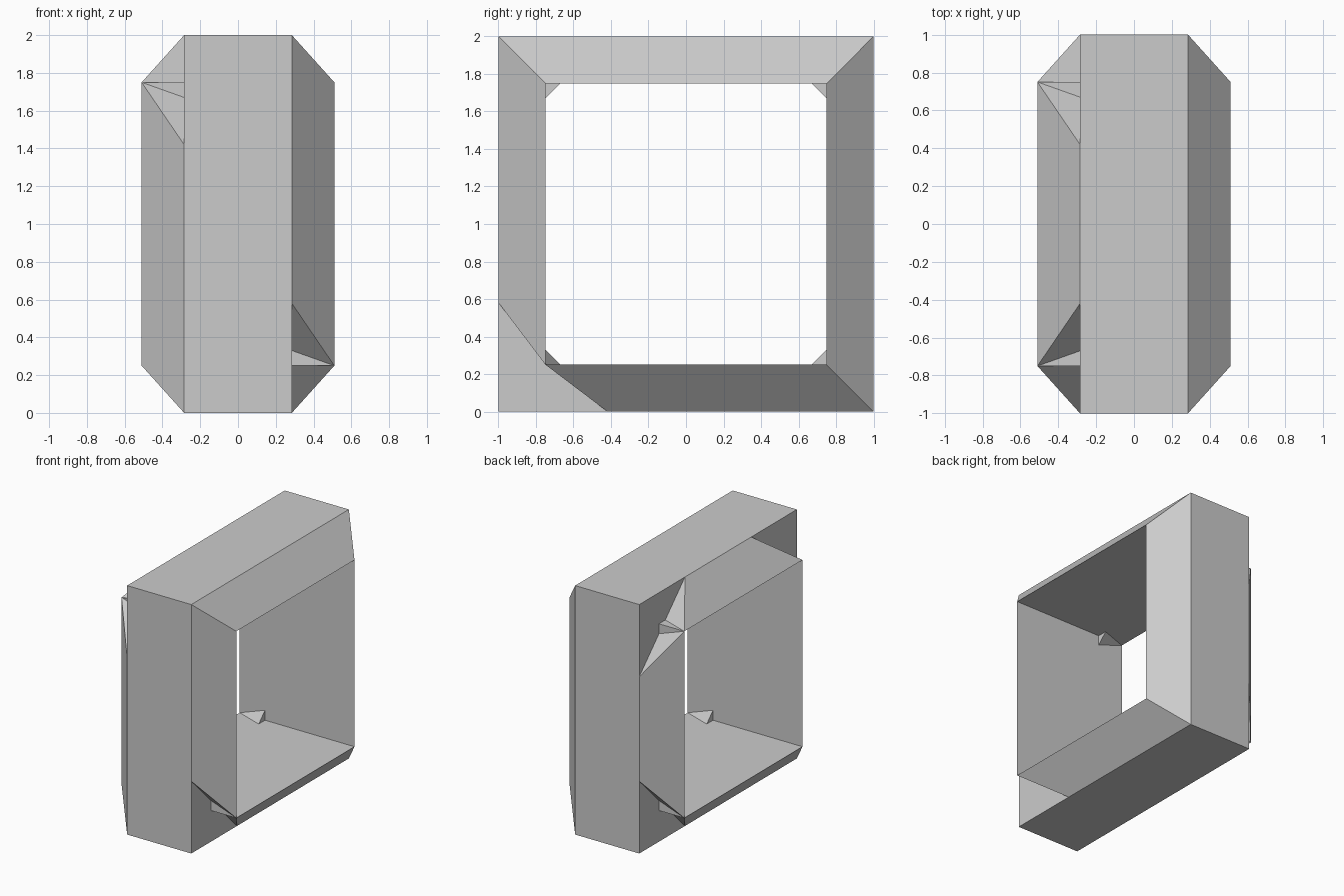
import bpy, bmesh
from mathutils import Vector, Matrix
from math import pi

if "Cube" in bpy.data.objects:
    bpy.data.objects.remove(bpy.data.objects["Cube"])

RIM, LIP = 0.285, 0.51       # half widths at the outer and inner edge
OUT, INN, CUT = 1.0, 0.75, 0.42  # outer, inner radius and bevel cut length

bm = bmesh.new()


def face(points, facing):
    """Add a flat face wound so that it looks along 'facing'."""
    f = bm.faces.new([bm.verts.new(p) for p in points])
    f.normal_update()
    if f.normal.dot(Vector(facing)) < 0:
        f.normal_flip()


# Four bars: outer wall, inner wall and two bevels each
for k in range(4):
    rot = Matrix.Rotation(k * pi / 2, 3, 'X')

    def bar(points, facing):
        face([rot @ Vector(p) for p in points], rot @ Vector(facing))

    bar([(-RIM, -OUT, OUT), (RIM, -OUT, OUT), (RIM, OUT, OUT), (-RIM, OUT, OUT)], (0, 0, 1))
    bar([(-LIP, -INN, INN), (LIP, -INN, INN), (LIP, INN, INN), (-LIP, INN, INN)], (0, 0, -1))
    for s in (-1, 1):
        bar([(s * RIM, -CUT, OUT), (s * RIM, CUT, OUT),
             (s * LIP, INN, INN), (s * LIP, -INN, INN)], (s, 0, 1))

# Eight corner patches: some fold along the mitre, others across it
folded_across = {(-1, -1, 1), (-1, 1, 1), (1, -1, -1), (-1, 1, -1)}
for sx in (-1, 1):
    for sy in (-1, 1):
        for sz in (-1, 1):
            a = (sx * RIM, sy * OUT, sz * CUT)
            b = (sx * RIM, sy * CUT, sz * OUT)
            c = (sx * RIM, sy * OUT, sz * OUT)
            p = (sx * LIP, sy * INN, sz * INN)
            if (sx, sy, sz) in folded_across:
                face([a, b, c], (sx, 0, 0))
                face([a, b, p], (0, sy, sz))
            else:
                face([a, p, c], (sx, sy, 0))
                face([b, p, c], (sx, 0, sz))

bmesh.ops.remove_doubles(bm, verts=bm.verts[:], dist=1e-4)
bmesh.ops.translate(bm, verts=bm.verts[:], vec=(0, 0, 1))
mesh = bpy.data.meshes.new("square_ring")
bm.to_mesh(mesh)
bm.free()
ring = bpy.data.objects.new("square_ring", mesh)
bpy.context.collection.objects.link(ring)
